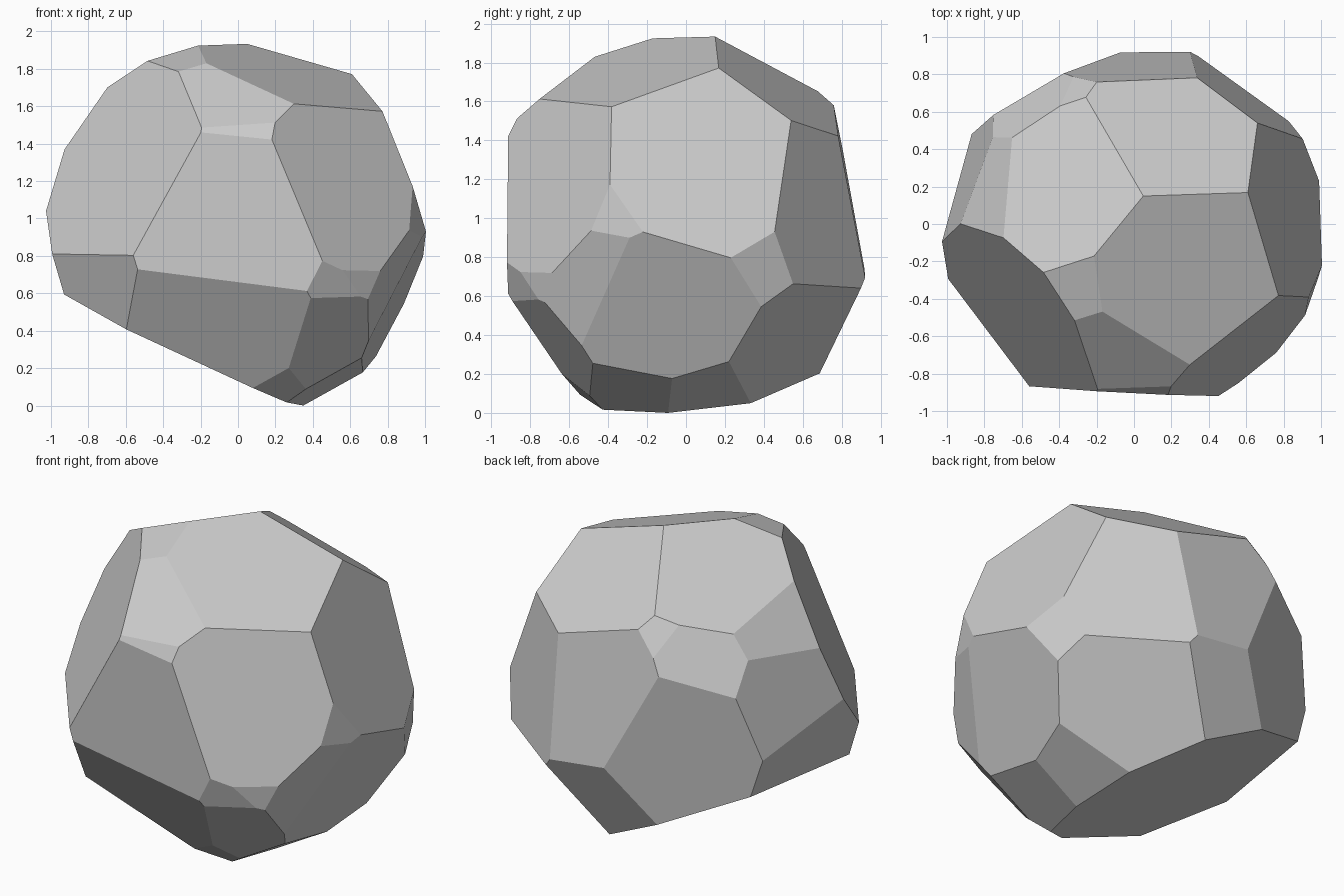
import bpy, bmesh
from mathutils import Vector

if "Cube" in bpy.data.objects:
    bpy.data.objects.remove(bpy.data.objects["Cube"])

# Flat facets of the boulder, each as (outward normal x, y, z, offset)
top = [(.298, -.273, 1, 1.914), (.266, .687, 1, 2.056), (-.40, .30, 1, 1.965),
       (-.19, -.347, 1, 2.031), (-.04, -.83, 1, 2.232)]
front = [(-.052, -1, -.012, .887), (-1.313, -1, .682, 2.155), (.81, -1, .347, 1.556),
         (0, -.9, .45, 1.465), (-.132, -1, -.638, .470), (.527, -1, -.845, .606),
         (.8, -1, -.1, 1.224), (.51, -1, -.3, .916)]
right = [(1, .152, .4, 1.346), (1, -.104, -.47, .588), (1, -.41, -.334, .800),
         (1, -.337, .06, 1.136), (1, .46, -.12, .999), (.712, 1, .153, 1.241)]
back = [(.014, 1, .19, 1.058), (-.78, 1, .6, 1.91), (-.545, 1, .7, 1.979),
        (-.56, 1, -.094, .888), (-.06, 1, -.444, .591), (1, 1.308, -1.3, .675)]
left = [(-1, .287, .756, 1.968), (-1, .35, .2, 1.203), (-1, .169, -.29, .707),
        (-1.332, -1, -.412, 1.28)]
bottom = [(-.476, .077, -1, -.18), (.57, -.2, -1, .211), (.546, .164, -1, .169),
          (.133, -.87, -1, .384)]


def slice_off(bm, nx, ny, nz, offset):
    """Cut away everything outside one plane and cap the opening."""
    n = Vector((nx, ny, nz))
    bmesh.ops.bisect_plane(bm, geom=bm.verts[:] + bm.edges[:] + bm.faces[:], dist=1e-5,
                           plane_co=n * (offset / n.length_squared), plane_no=n,
                           clear_outer=True)
    rim = [e for e in bm.edges if e.is_boundary]
    if rim:
        bmesh.ops.holes_fill(bm, edges=rim, sides=0)


# Boulder: a block chiselled down facet by facet
bm = bmesh.new()
bmesh.ops.create_cube(bm, size=6)
for facet in top + front + right + back + left + bottom:
    slice_off(bm, *facet)
bmesh.ops.remove_doubles(bm, verts=bm.verts[:], dist=1e-4)
bmesh.ops.recalc_face_normals(bm, faces=bm.faces[:])

# Rest it on the ground
lowest = min(v.co.z for v in bm.verts)
bmesh.ops.translate(bm, verts=bm.verts[:], vec=(0, 0, -lowest))

mesh = bpy.data.meshes.new("boulder")
bm.to_mesh(mesh)
bm.free()
bpy.context.collection.objects.link(bpy.data.objects.new("boulder", mesh))
